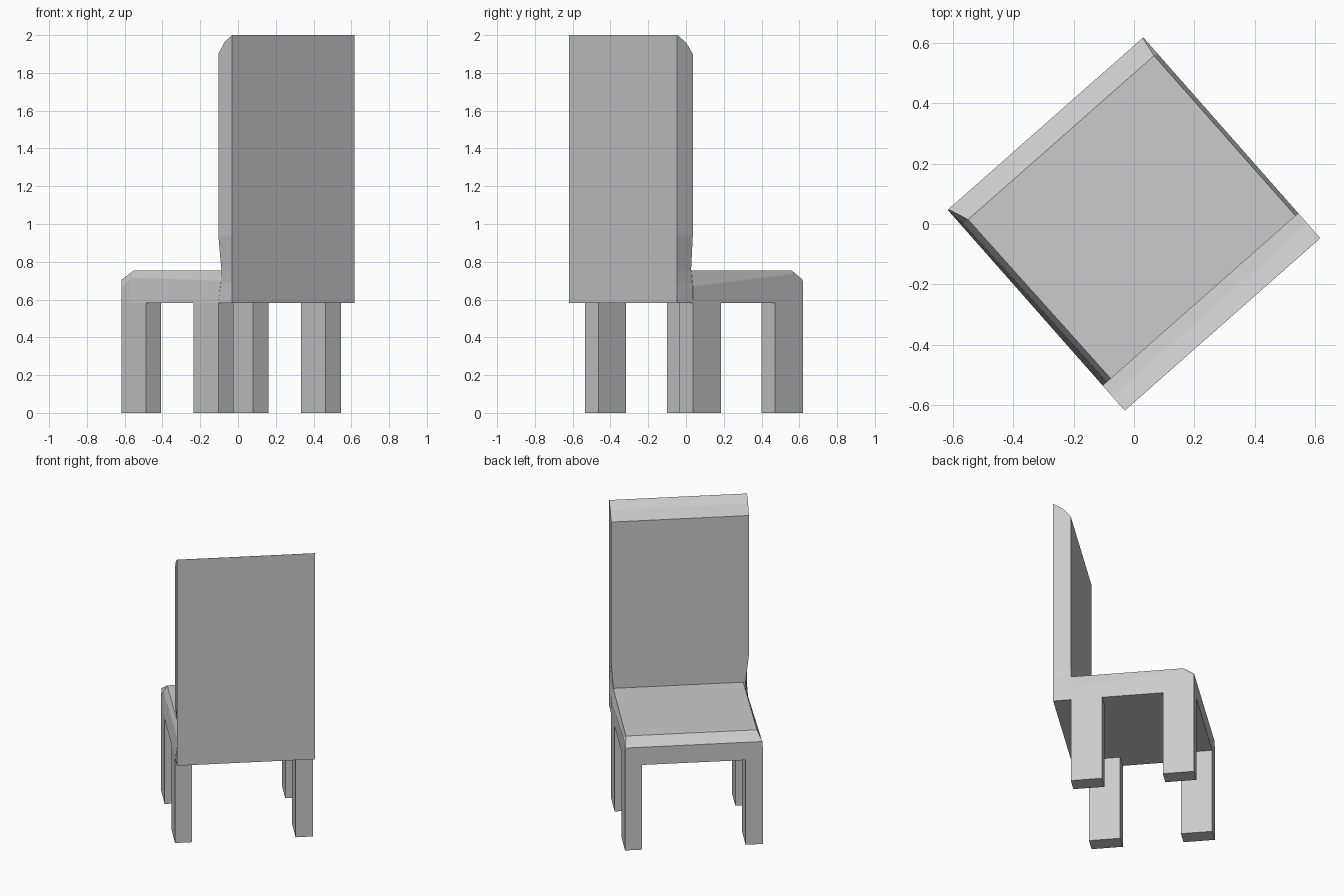
import bpy, bmesh, math
from mathutils import Matrix

cube = bpy.data.objects.get("Cube")
if cube:
    bpy.data.objects.remove(cube)

TURN = Matrix.Rotation(math.radians(41.4), 4, 'Z')
W, D = 0.4325, 0.444          # half width, half depth
BACK, UNDER, TOP = -0.333, 0.583, 0.755

grey = bpy.data.materials.new("plain grey")
grey.use_nodes = True
COLOR = (0.6, 0.6, 0.6, 1)
grey.diffuse_color = COLOR
grey.node_tree.nodes["Principled BSDF"].inputs["Base Color"].default_value = COLOR


def loft(name, rings):
    """Skin equal-length rings of points, cap both ends and turn the part."""
    bm = bmesh.new()
    loops = [[bm.verts.new(p) for p in ring] for ring in rings]
    n = len(loops[0])
    for a, b in zip(loops, loops[1:]):
        for i in range(n):
            j = (i + 1) % n
            bm.faces.new((a[i], a[j], b[j], b[i]))
    bm.faces.new(loops[0])
    bm.faces.new(loops[-1])
    bmesh.ops.recalc_face_normals(bm, faces=bm.faces)
    mesh = bpy.data.meshes.new(name)
    bm.to_mesh(mesh)
    bm.free()
    mesh.transform(TURN)
    mesh.materials.append(grey)
    obj = bpy.data.objects.new(name, mesh)
    bpy.context.collection.objects.link(obj)


# Backrest: rings by height (z, front depth, left pinch, right pinch)
levels = [(UNDER, BACK, 0, 0), (0.69, BACK, 0.018, 0.005), (TOP, BACK, 0.022, 0.014),
          (0.94, BACK, 0, 0), (1.9, BACK, 0, 0), (1.96, -0.38, 0, 0), (2, -D + 0.002, 0, 0)]
loft("backrest", [[(-W, -D, z), (W, -D, z), (W - r, y, z), (-W + l, y, z)]
                  for z, y, l, r in levels])

# Seat: cross-sections from rear to front with worn upper edges
# (depth, left shoulder x z, left top x, right top x, right shoulder z, top z)
sections = [(BACK, -0.414, 0.70, -0.397, 0.420, 0.67, TOP),
            (0.375, -0.425, 0.715, -0.403, 0.419, 0.735, TOP),
            (D, -W, 0.66, -0.43, 0.43, 0.69, 0.705)]
loft("seat", [[(-W, y, UNDER), (W, y, UNDER), (W, y, rz), (rt, y, t), (lt, y, t), (lx, y, lz)]
              for y, lx, lz, lt, rt, rz, t in sections])

# Four rectangular legs
LEG_W, LEG_D = 0.108, 0.197
for end, y in (("rear", BACK), ("front", D - LEG_D)):
    for side, x in (("left", W - LEG_W), ("right", -W)):
        loft(f"{end}_{side}_leg",
             [[(x, y, z), (x + LEG_W, y, z), (x + LEG_W, y + LEG_D, z), (x, y + LEG_D, z)]
              for z in (0, UNDER)])
